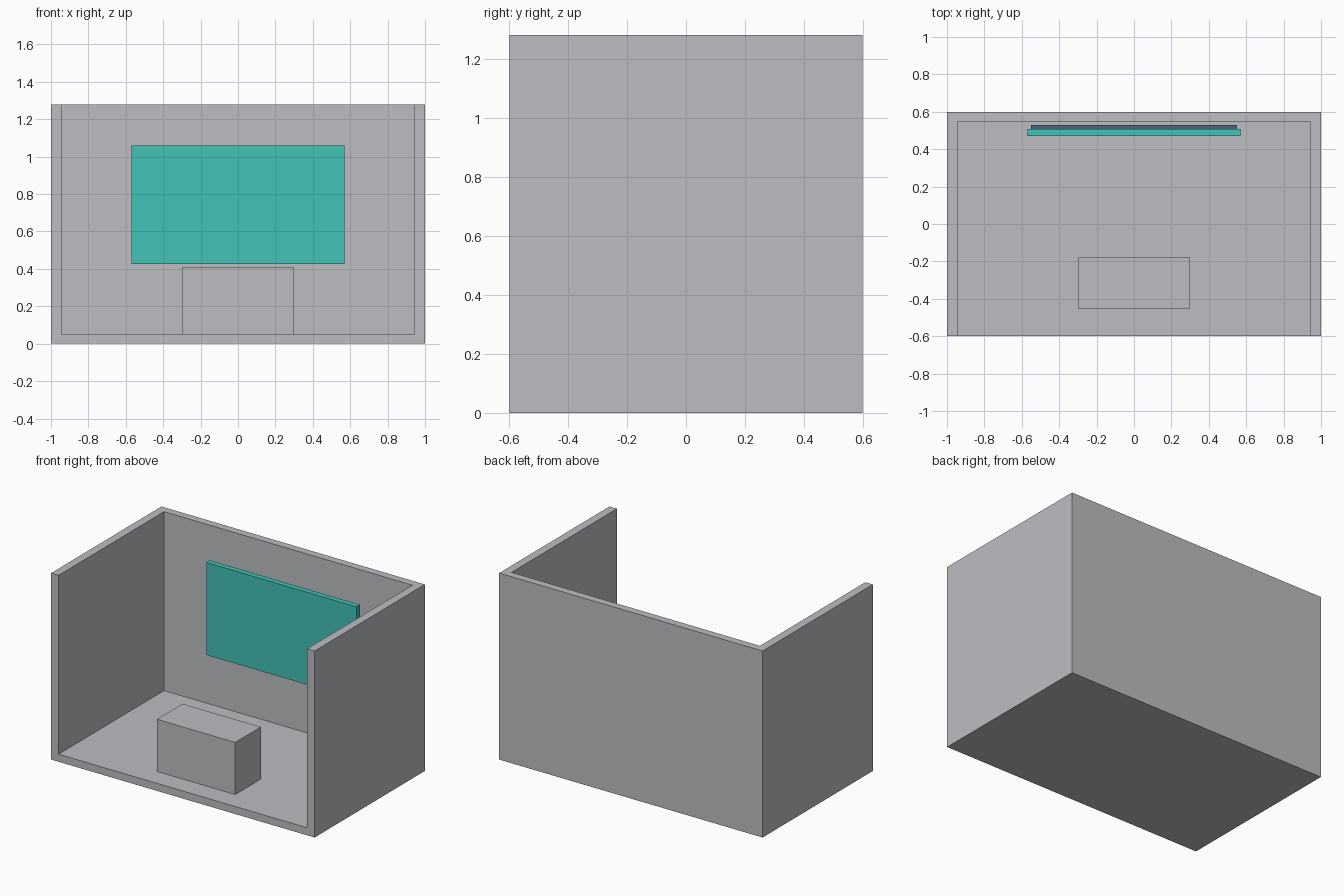
import bpy
import bmesh

default = bpy.data.objects.get("Cube")
if default:
    bpy.data.objects.remove(default, do_unlink=True)


def linear(c):
    c /= 255
    return c / 12.92 if c <= 0.04045 else ((c + 0.055) / 1.055) ** 2.4


def material(name, *rgb):
    colour = (*[linear(c) for c in rgb], 1)
    mat = bpy.data.materials.new(name)
    mat.use_nodes = True
    mat.diffuse_color = colour
    bsdf = next(n for n in mat.node_tree.nodes if n.type == "BSDF_PRINCIPLED")
    bsdf.inputs["Base Color"].default_value = colour
    return mat


def prism(name, outline, bottom, top, mat):
    """Extrude a plan outline from bottom to top."""
    bm = bmesh.new()
    face = bm.faces.new([bm.verts.new((x, y, bottom)) for x, y in outline])
    extruded = bmesh.ops.extrude_face_region(bm, geom=[face], use_keep_orig=True)
    verts = [g for g in extruded["geom"] if isinstance(g, bmesh.types.BMVert)]
    bmesh.ops.translate(bm, vec=(0, 0, top - bottom), verts=verts)
    bmesh.ops.recalc_face_normals(bm, faces=bm.faces)
    mesh = bpy.data.meshes.new(name)
    bm.to_mesh(mesh)
    bm.free()
    mesh.materials.append(mat)
    obj = bpy.data.objects.new(name, mesh)
    bpy.context.collection.objects.link(obj)
    return obj


def box(name, half_width, front, back, bottom, top, mat):
    w = half_width
    return prism(name, [(-w, front), (w, front), (w, back), (-w, back)],
                 bottom, top, mat)


grey = material("Light grey", 189, 190, 194)
teal = material("Teal", 66, 194, 181)
slate = material("Slate blue", 78, 98, 128)

# Booth shell: three walls around a floor slab, open at front and top
W, D, H = 1.0, 0.598, 1.28
IW, ID, FLOOR = 0.943, 0.545, 0.052
prism("walls", [(-W, -D), (-IW, -D), (-IW, ID), (IW, ID),
                (IW, -D), (W, -D), (W, D), (-W, D)], 0, H, grey)
box("floor", IW, -D, ID, 0, FLOOR, grey)

# Counter standing near the open front
box("counter", 0.297, -0.455, -0.177, FLOOR, 0.41, grey)

# Display panel with a slightly smaller backing plate
box("display_panel", 0.57, 0.47, 0.508, 0.425, 1.06, teal)
box("display_backing", 0.55, 0.508, 0.53, 0.445, 1.04, slate)
